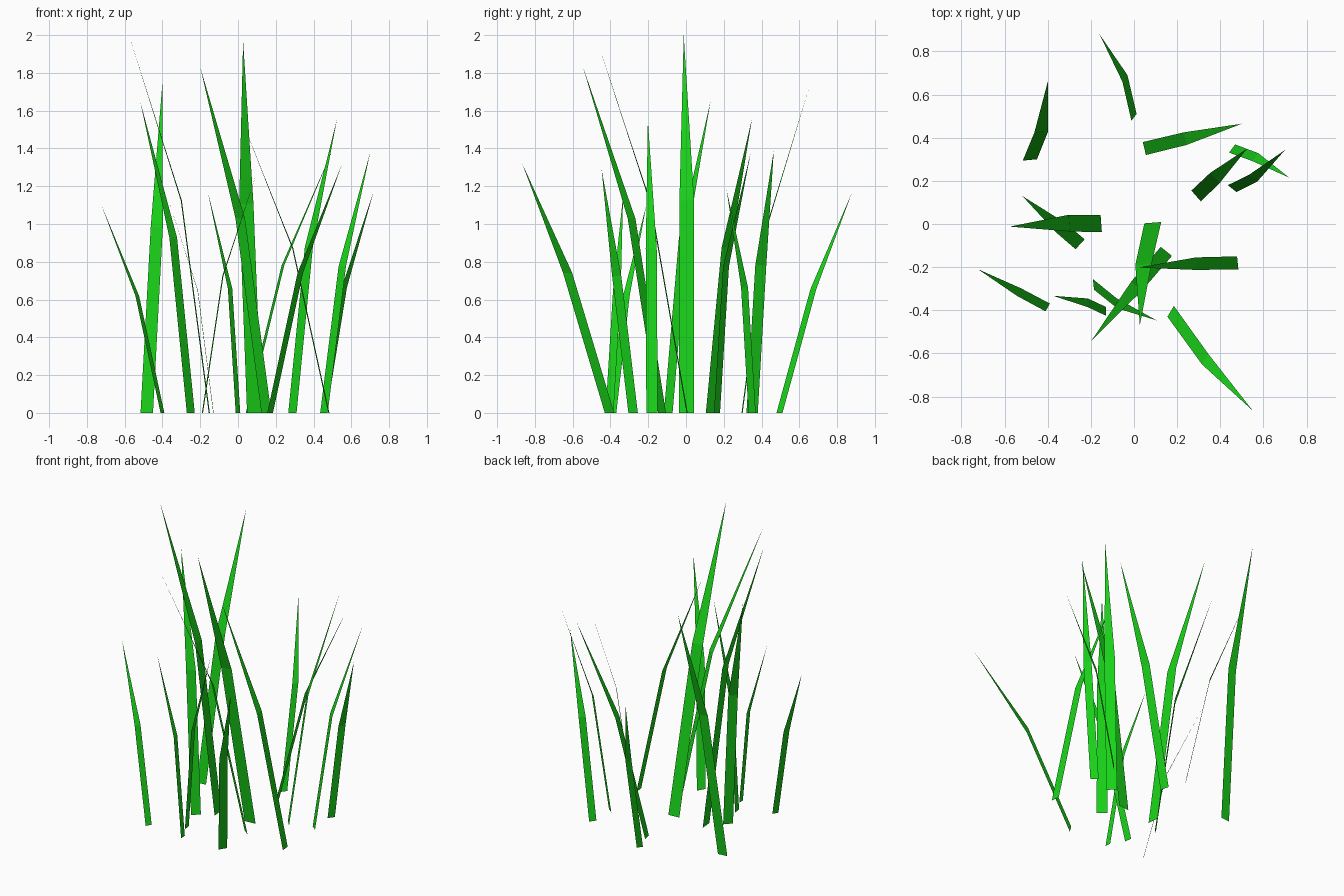
import bpy
import bmesh
from mathutils import Vector

MID = 0.562  # height of the bend as a share of the blade height

mat = bpy.data.materials.new("grass_green")
mat.diffuse_color = (0.01, 0.65, 0.01, 1)

# Each blade: base centre x y, half-width vector x y, bend centre x y, tip x y z
BLADES = [
    (0.00, 0.495, 0.012, 0.016, -0.042, 0.675, -0.16, 0.88, 1.17),
    (-0.483, 0.297, 0.033, 0.003, -0.43, 0.427, -0.40, 0.66, 1.75),
    (0.048, 0.35, 0.007, -0.03, 0.238, 0.396, 0.50, 0.465, 1.39),
    (0.455, 0.35, 0.014, 0.019, 0.563, 0.31, 0.72, 0.215, 1.18),
    (0.288, 0.13, 0.022, -0.025, 0.375, 0.213, 0.525, 0.35, 1.56),
    (0.455, 0.164, 0.02, -0.016, 0.552, 0.212, 0.70, 0.343, 1.38),
    (-0.152, 0.002, 0.003, -0.04, -0.30, 0.004, -0.577, -0.012, 2.0),
    (-0.25, -0.094, 0.021, 0.023, -0.343, -0.015, -0.518, 0.13, 1.65),
    (0.087, 0.006, 0.039, 0.003, 0.044, -0.187, 0.027, -0.47, 1.97),
    (0.15, -0.127, 0.026, -0.021, 0.012, -0.288, -0.20, -0.545, 1.83),
    (0.481, -0.18, 0.003, -0.03, 0.29, -0.184, 0.02, -0.202, 1.55),
    (-0.40, -0.387, 0.01, 0.018, -0.533, -0.316, -0.723, -0.21, 1.10),
    (-0.13, -0.405, 0.001, -0.021, -0.213, -0.366, -0.375, -0.333, 1.15),
    (-0.188, -0.28, 0.003, -0.025, -0.08, -0.367, 0.105, -0.447, 1.29),
    (0.17, -0.405, 0.015, 0.025, 0.33, -0.627, 0.552, -0.867, 1.32),
]


def grass_blade(i, bx, by, wx, wy, mx, my, tx, ty, tz):
    """Straight lower strip, bend, then a tapering pointed end."""
    base, mid, tip = Vector((bx, by, 0)), Vector((mx, my, tz * MID)), Vector((tx, ty, tz))
    half = Vector((wx, wy, 0))
    bm = bmesh.new()
    a, b, c, d, e = [bm.verts.new(p) for p in
                     (base - half, base + half, mid + half * 0.97, mid - half * 0.97, tip)]
    bm.faces.new((a, b, c, d))
    bm.faces.new((d, c, e))
    mesh = bpy.data.meshes.new(f"grass_blade_{i}")
    bm.to_mesh(mesh)
    bm.free()
    mesh.materials.append(mat)
    bpy.context.collection.objects.link(bpy.data.objects.new(f"grass_blade_{i}", mesh))


for i, blade in enumerate(BLADES, 1):
    grass_blade(i, *blade)
